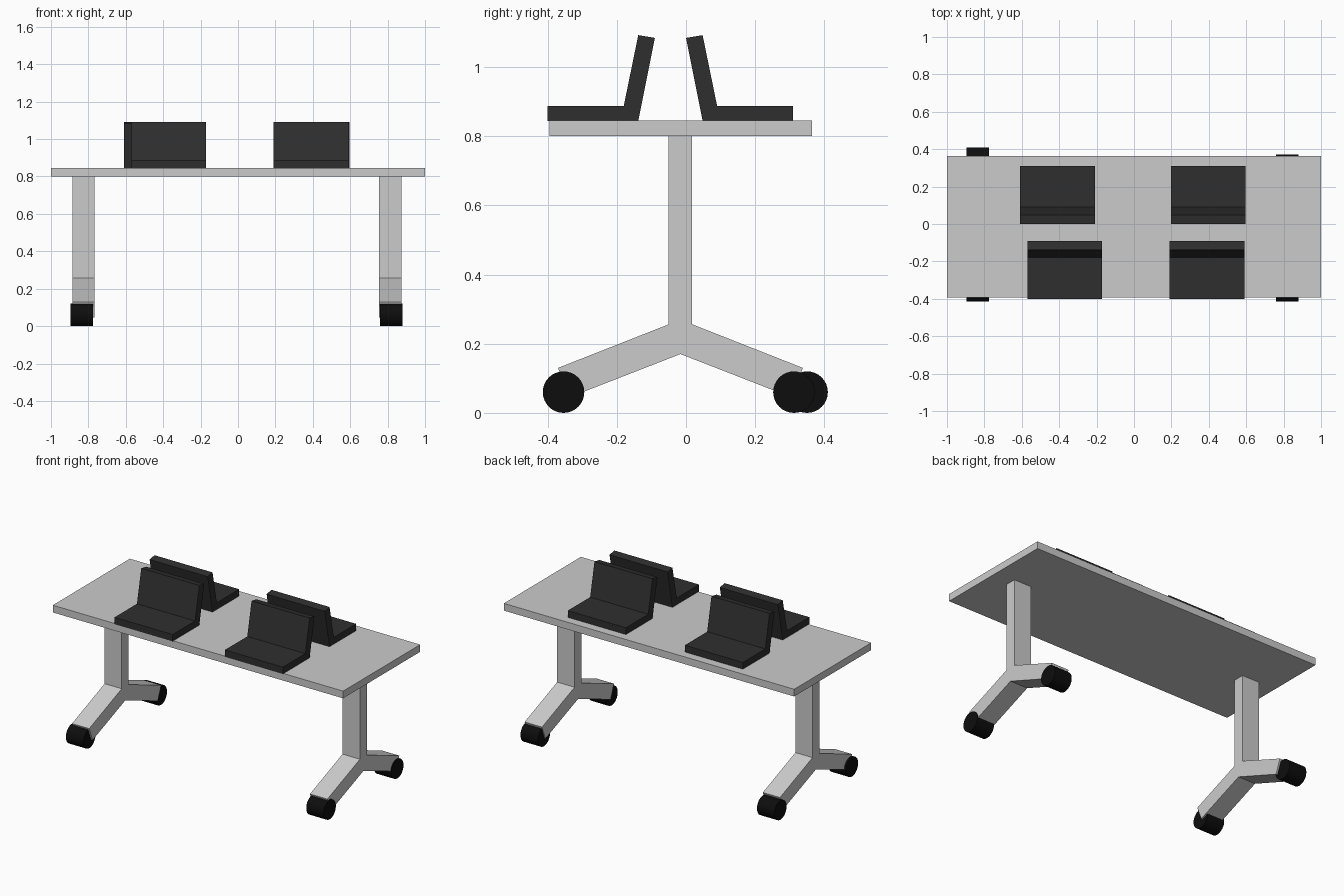
import bpy, bmesh, math

if "Cube" in bpy.data.objects:
    bpy.data.objects.remove(bpy.data.objects["Cube"])


def material(name, v):
    m = bpy.data.materials.new(name)
    m.diffuse_color = (v, v, v, 1)
    m.use_nodes = True
    m.node_tree.nodes["Principled BSDF"].inputs["Base Color"].default_value = m.diffuse_color
    return m


def extrude_x(name, profile, x0, x1, mat=None):
    """Extrude a closed (y, z) profile from x0 to x1."""
    bm = bmesh.new()
    face = bm.faces.new([bm.verts.new((x0, y, z)) for y, z in profile])
    res = bmesh.ops.extrude_face_region(bm, geom=[face])
    moved = [g for g in res["geom"] if isinstance(g, bmesh.types.BMVert)]
    bmesh.ops.translate(bm, vec=(x1 - x0, 0, 0), verts=moved)
    bmesh.ops.recalc_face_normals(bm, faces=bm.faces)
    me = bpy.data.meshes.new(name)
    bm.to_mesh(me)
    bm.free()
    ob = bpy.data.objects.new(name, me)
    bpy.context.collection.objects.link(ob)
    if mat:
        me.materials.append(mat)
    return ob


black = material("wheel_black", 0.004)
dark = material("laptop_dark", 0.028)

# Table top
extrude_x("table_top", [(-0.394, 0.80), (0.364, 0.80), (0.364, 0.845), (-0.394, 0.845)], -1, 1)

# Legs: post with two splayed feet
leg = [(-0.05, 0.80), (-0.05, 0.256), (-0.37, 0.13), (-0.337, 0.045), (-0.016, 0.17),
       (0.305, 0.045), (0.338, 0.13), (0.018, 0.256), (0.018, 0.80)]
extrude_x("leg_left", leg, -0.884, -0.766)
extrude_x("leg_right", leg, 0.755, 0.875)

# Wheels at the ends of the feet
for name, x, y in [("front_left", -0.836, -0.354), ("back_left", -0.836, 0.35),
                   ("front_right", 0.82, -0.354), ("back_right", 0.82, 0.312)]:
    bpy.ops.mesh.primitive_cylinder_add(vertices=32, radius=0.06, depth=0.12,
                                        location=(x, y, 0.06),
                                        rotation=(0, math.pi / 2, 0))
    ob = bpy.context.object
    ob.name = "wheel_" + name
    ob.data.materials.append(black)
    bpy.ops.object.shade_smooth_by_angle()

# Open laptops: flat base and leaning screen, two rows back to back
front = [(-0.40, 0.844), (-0.40, 0.887), (-0.18, 0.887), (-0.138, 1.092),
         (-0.09, 1.084), (-0.138, 0.844)]
back = [(-0.09 - y, z) for y, z in front]
for name, prof, x in [("front_left", front, -0.37), ("front_right", front, 0.39),
                      ("back_left", back, -0.409), ("back_right", back, 0.397)]:
    extrude_x("laptop_" + name, prof, x - 0.2, x + 0.2, dark)
